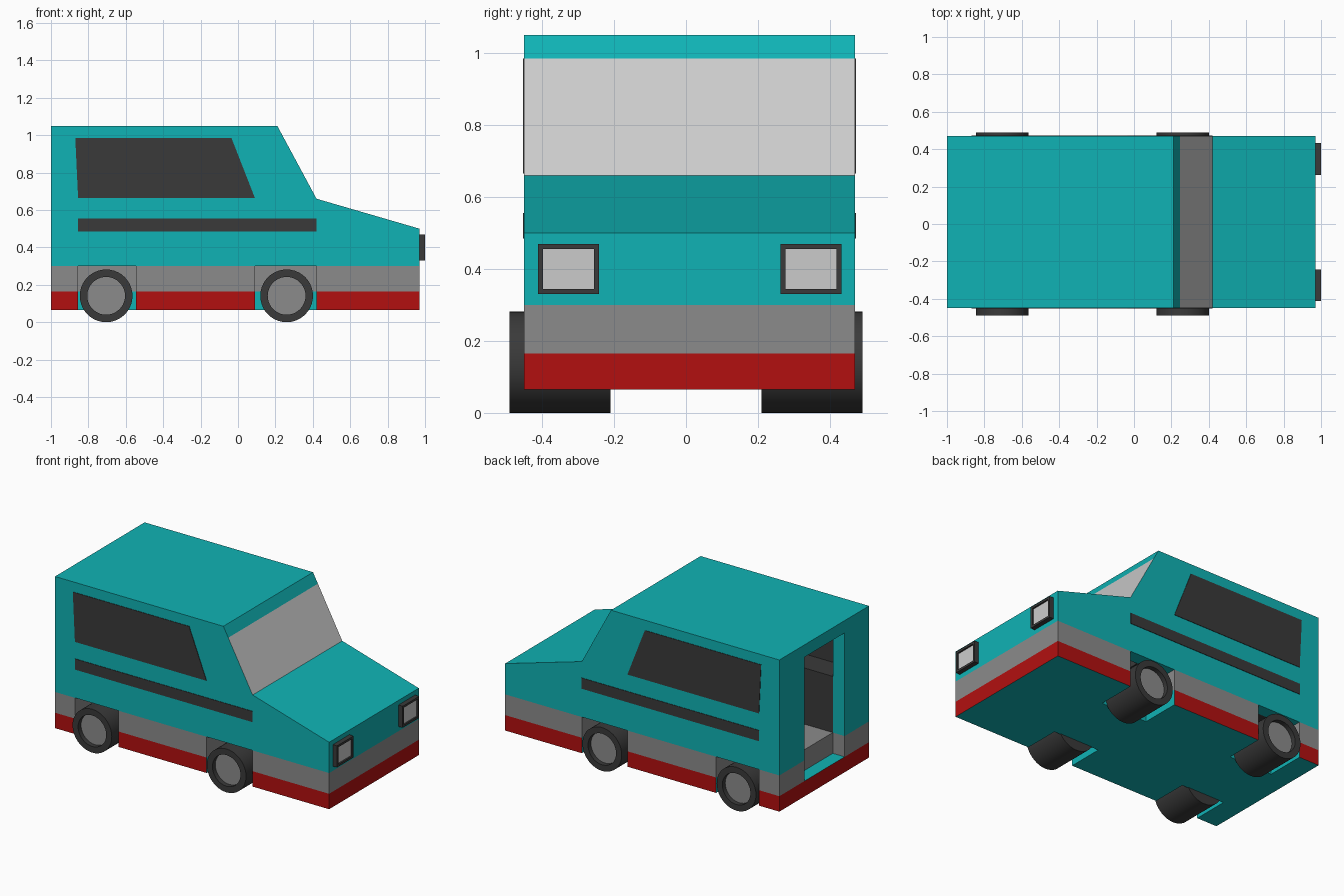
import bpy, bmesh, math
from mathutils import Matrix, Vector

if "Cube" in bpy.data.objects:
    bpy.data.objects.remove(bpy.data.objects["Cube"])

def material(name, rgb):
    m = bpy.data.materials.new(name)
    m.diffuse_color = (*rgb, 1)
    m.use_nodes = True
    m.node_tree.nodes["Principled BSDF"].inputs["Base Color"].default_value = m.diffuse_color
    return m

TEAL = material("teal", (0.005, 0.45, 0.46))
RED = material("red", (0.45, 0.005, 0.005))
DARK = material("dark", (0.042, 0.042, 0.042))
GREY = material("grey", (0.26, 0.26, 0.26))
GLASS = material("light_grey", (0.55, 0.55, 0.55))
Y0, Y1, YC = -0.45, 0.47, 0.01   # body sides and centre
WALL = 0.085                     # wall thickness

def finish(bm, name, mats):
    bmesh.ops.recalc_face_normals(bm, faces=bm.faces)
    me = bpy.data.meshes.new(name)
    bm.to_mesh(me)
    bm.free()
    for m in mats:
        me.materials.append(m)
    ob = bpy.data.objects.new(name, me)
    bpy.context.collection.objects.link(ob)
    return ob

def prism(name, pts, axis, lo, hi, mats, pick=None):
    """Extrude an outline along y (points are x,z) or z (points are x,y)."""
    bm = bmesh.new()
    place = (lambda p: (p[0], lo, p[1])) if axis == 'y' else (lambda p: (p[0], p[1], lo))
    face = bm.faces.new([bm.verts.new(place(p)) for p in pts])
    ext = bmesh.ops.extrude_face_region(bm, geom=[face])
    step = Vector((0, hi - lo, 0) if axis == 'y' else (0, 0, hi - lo))
    bmesh.ops.translate(bm, vec=step, verts=[v for v in ext['geom'] if isinstance(v, bmesh.types.BMVert)])
    if pick:
        for f in bm.faces:
            f.material_index = pick(f.calc_center_median())
    return finish(bm, name, mats)

def rect(x0, x1, z0, z1):
    return [(x0, z0), (x1, z0), (x1, z1), (x0, z1)]

# Plan outline of the lower body with four wheel bays, optional rear doorway
def plan(doorway):
    bays = [(-0.855, -0.545), (0.09, 0.42)]
    pts = [(-1, Y0)]
    for a, b in bays:
        pts += [(a, Y0), (a, -0.215), (b, -0.215), (b, Y0)]
    pts += [(0.97, Y0), (0.97, Y1)]
    for a, b in reversed(bays):
        pts += [(b, Y1), (b, 0.215), (a, 0.215), (a, Y1)]
    pts.append((-1, Y1))
    if doorway:
        pts += [(-1, 0.21), (-1 + WALL, 0.21), (-1 + WALL, -0.2), (-1, -0.2)]
    return pts

def outer_side(c):
    on_edge = c.x < -0.999 or c.x > 0.969 or c.y < Y0 + 1e-3 or c.y > Y1 - 1e-3
    return 1 if on_edge else 0

prism("lower_sill", plan(False), 'z', 0.065, 0.165, [TEAL, RED], outer_side)
prism("floor_band", plan(True), 'z', 0.165, 0.30, [GREY])

# Upper body shell, with the windscreen as one sloping face
shell = prism("body_shell",
              [(-1, 0.30), (0.97, 0.30), (0.97, 0.50), (0.42, 0.66), (0.245, 0.985), (0.21, 1.05), (-1, 1.05)],
              'y', Y0, Y1, [TEAL, GLASS],
              lambda c: 1 if 0.3 < c.x < 0.36 and 0.8 < c.z < 0.85 else 0)

# Cabin hollow and rear doorway
cabin = prism("cabin_cutter",
              [(-1 + WALL, 0.25), (0.345, 0.25), (0.345, 0.62), (0.155, 0.97), (-1 + WALL, 0.97)],
              'y', Y0 + WALL, Y1 - WALL, [TEAL])
door = prism("doorway_cutter", rect(-1.1, -0.85, 0.25, 0.97), 'y', -0.2, 0.21, [TEAL])
for cutter in (cabin, door):
    mod = shell.modifiers.new(cutter.name, 'BOOLEAN')
    mod.operation = 'DIFFERENCE'
    mod.solver = 'EXACT'
    mod.object = cutter
    cutter.hide_render = True
    cutter.hide_viewport = False
    cutter.display_type = 'WIRE'

# Wheel: tyre with a recessed hub face, outer side towards s
def wheel(name, x, s):
    bm = bmesh.new()
    bmesh.ops.create_cone(bm, cap_ends=True, segments=40, radius1=0.141, radius2=0.141, depth=0.28,
                          matrix=Matrix.Translation((x, s * 0.35, 0.141)) @ Matrix.Rotation(math.pi / 2, 4, 'X'))
    hub = [f for f in bm.faces if f.calc_center_median().y * s > 0.48]
    bmesh.ops.inset_region(bm, faces=hub, thickness=0.04)
    ext = bmesh.ops.extrude_face_region(bm, geom=hub)
    bmesh.ops.delete(bm, geom=hub, context='FACES_ONLY')
    bmesh.ops.translate(bm, vec=(0, -s * 0.03, 0),
                        verts=[g for g in ext['geom'] if isinstance(g, bmesh.types.BMVert)])
    for g in ext['geom']:
        if isinstance(g, bmesh.types.BMFace):
            g.material_index = 1
    ob = finish(bm, name, [DARK, GREY])
    bpy.ops.object.select_all(action='DESELECT')
    ob.select_set(True)
    bpy.context.view_layer.objects.active = ob
    bpy.ops.object.shade_smooth_by_angle(angle=math.radians(30))

# Parts on both sides of the vehicle
for s, side in ((-1, "right"), (1, "left")):
    out = Y0 if s < 0 else Y1
    def span(a, b):
        return sorted((out - s * a, out - s * b))
    prism(side + "_window", [(-0.87, 0.985), (-0.035, 0.985), (0.09, 0.665), (-0.855, 0.665)],
          'y', *span(-0.003, WALL + 0.004), [DARK])
    prism(side + "_belt_strip", rect(-0.855, 0.42, 0.485, 0.555), 'y', *span(-0.003, 0.02), [DARK])
    prism(side + "_bench", rect(-1 + WALL, 0.3, 0.30, 0.665), 'y', *span(WALL - 0.005, 0.25), [DARK])
    wheel(side + "_rear_wheel", -0.705, s)
    wheel(side + "_front_wheel", 0.26, s)

    # Headlight: dark frame with recessed lamp
    bm = bmesh.new()
    bmesh.ops.create_cube(bm, size=1, matrix=Matrix.Translation((0.98, YC + s * 0.337, 0.4))
                          @ Matrix.Diagonal((0.04, 0.17, 0.14, 1)))
    front = [f for f in bm.faces if f.calc_center_median().x > 0.99]
    bmesh.ops.inset_region(bm, faces=front, thickness=0.02)
    ext = bmesh.ops.extrude_face_region(bm, geom=front)
    bmesh.ops.delete(bm, geom=front, context='FACES_ONLY')
    for g in ext['geom']:
        if isinstance(g, bmesh.types.BMVert):
            g.co.x -= 0.01
        elif isinstance(g, bmesh.types.BMFace):
            g.material_index = 1
    finish(bm, side + "_headlight", [DARK, GLASS])
